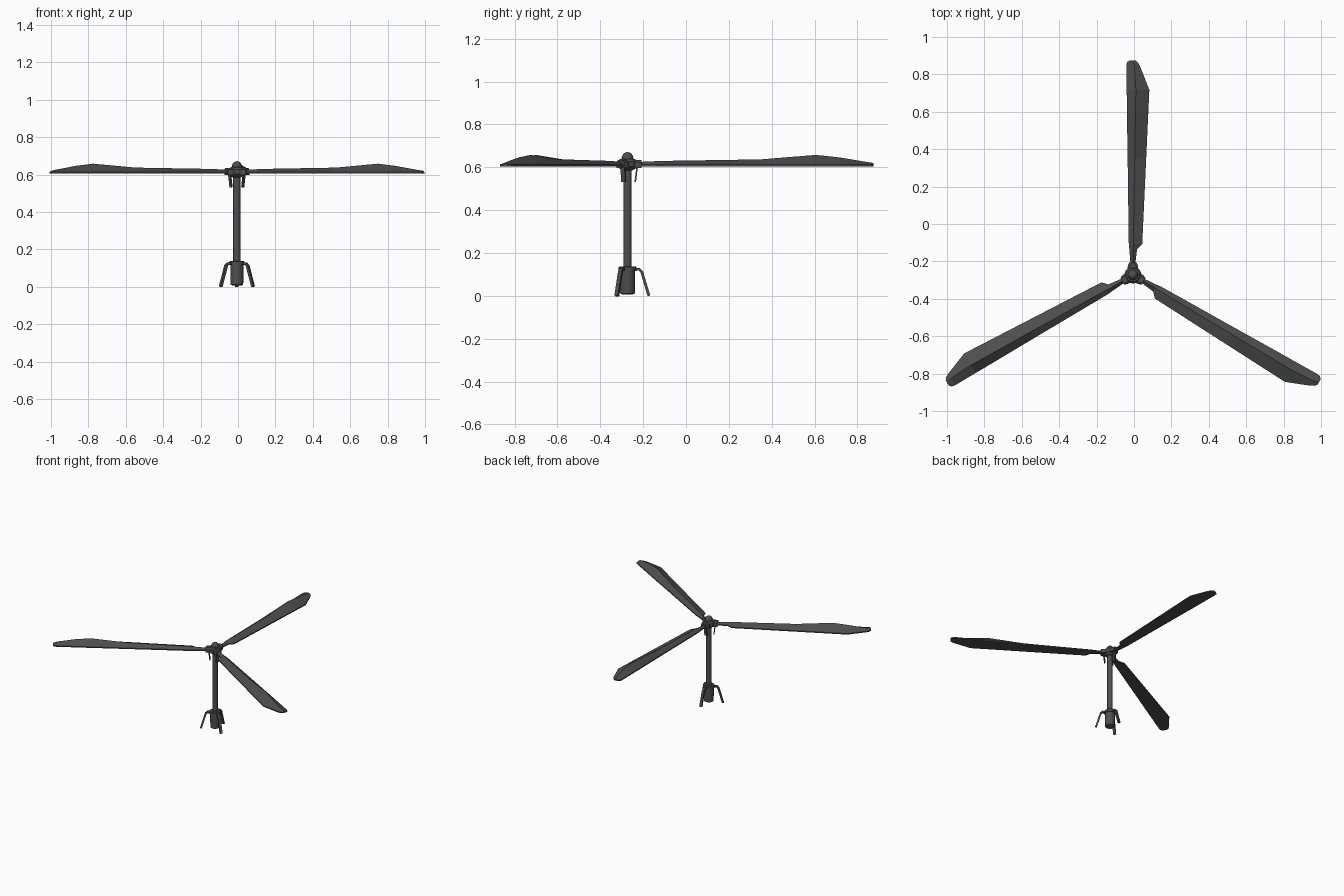
import bpy, bmesh, math
from mathutils import Matrix, Vector

if "Cube" in bpy.data.objects:
    bpy.data.objects.remove(bpy.data.objects["Cube"])

HUB = Vector((-0.006, -0.273, 0))
ANGLES = [90, 210, 330]
dark = bpy.data.materials.new("dark_grey")
dark.diffuse_color = (0.075, 0.075, 0.075, 1)
dark.use_nodes = True
dark.node_tree.nodes["Principled BSDF"].inputs["Base Color"].default_value = dark.diffuse_color


def finish(name, bm, angle=None, smooth=False):
    bmesh.ops.recalc_face_normals(bm, faces=bm.faces)
    me = bpy.data.meshes.new(name)
    bm.to_mesh(me)
    bm.free()
    me.materials.append(dark)
    ob = bpy.data.objects.new(name, me)
    bpy.context.collection.objects.link(ob)
    ob.location = HUB
    if angle is not None:
        ob.rotation_euler.z = math.radians(angle)
    if smooth:
        bpy.ops.object.select_all(action='DESELECT')
        ob.select_set(True)
        bpy.context.view_layer.objects.active = ob
        bpy.ops.object.shade_smooth_by_angle(angle=math.radians(35))
    return ob


def loft(bm, rings):
    rows = [[bm.verts.new(p) for p in ring] for ring in rings]
    n = len(rows[0])
    for a, b in zip(rows, rows[1:]):
        for i in range(n):
            bm.faces.new((a[i], a[(i + 1) % n], b[(i + 1) % n], b[i]))
    bm.faces.new(rows[0])
    bm.faces.new(rows[-1])


def lathe(name, profile, sides=20):
    bm = bmesh.new()
    loft(bm, [[(r * math.cos(2 * math.pi * i / sides),
                r * math.sin(2 * math.pi * i / sides), z)
               for i in range(sides)] for r, z in profile])
    return finish(name, bm, smooth=True)


def strip(name, path, width, thick, angle):
    """Flat bar following a path of (radius, z) points."""
    bm = bmesh.new()
    pts = [Vector(p) for p in path]
    rings = []
    for i, p in enumerate(pts):
        d = (pts[min(i + 1, len(pts) - 1)] - pts[max(i - 1, 0)]).normalized()
        n = Vector((-d.y, d.x)) * thick / 2
        rings.append([(p.x + s * n.x, w, p.y + s * n.y) for s, w in
                      ((1, width / 2), (1, -width / 2), (-1, -width / 2), (-1, width / 2))])
    loft(bm, rings)
    return finish(name, bm, angle)


# base socket, mast and hub
lathe("base_socket", [(0.024, 0.006), (0.034, 0.012), (0.035, 0.115), (0.041, 0.117),
                      (0.041, 0.134), (0.036, 0.138), (0.02, 0.138)])
lathe("mast", [(0.0195, 0.13), (0.0195, 0.62)])
lathe("hub_body", [(0.022, 0.585), (0.036, 0.593), (0.045, 0.603), (0.045, 0.628),
                   (0.036, 0.638), (0.026, 0.64)])
lathe("hub_cap", [(0.027, 0.635), (0.027, 0.645), (0.024, 0.656), (0.018, 0.664),
                  (0.01, 0.669), (0.002, 0.671)])

# blade stations: radius, leading edge, trailing edge, ridge offset, ridge z
STATIONS = [
    (0.05, -0.012, 0.012, 0.0, 0.625),
    (0.138, -0.019, 0.022, 0.0, 0.629),
    (0.165, -0.022, 0.05, 0.002, 0.630),
    (0.62, -0.028, 0.071, 0.010, 0.637),
    (0.88, -0.032, 0.083, 0.014, 0.658),
    (0.99, -0.033, 0.088, 0.016, 0.646),
    (1.117, -0.035, 0.038, 0.008, 0.625),
    (1.137, -0.032, 0.027, 0.002, 0.622),
    (1.148, -0.019, 0.013, -0.003, 0.620),
]

for k, a in enumerate(ANGLES):
    # blade: flat underside, thin rim, raised ridge
    bm = bmesh.new()
    loft(bm, [[(r, -lo, 0.605), (r, -lo, 0.613), (r, -mid, z),
               (r, -hi, 0.613), (r, -hi, 0.605)]
              for r, lo, hi, mid, z in STATIONS])
    finish(f"blade_{k}", bm, a)

    # blade clamp on the hub
    bm = bmesh.new()
    loft(bm, [[(r, -w, 0.598), (r, w, 0.598), (r, w, 0.626),
               (r, w * 0.6, 0.634), (r, -w * 0.6, 0.634), (r, -w, 0.626)]
              for r, w in ((0.02, 0.03), (0.05, 0.027), (0.066, 0.02))])
    finish(f"blade_clamp_{k}", bm, a)

    # hanging hub bracket
    strip(f"hub_bracket_{k}", [(0.048, 0.61), (0.044, 0.595), (0.036, 0.532)],
          0.022, 0.007, a)

    # splayed base leg
    strip(f"base_leg_{k}", [(0.03, 0.124), (0.055, 0.124), (0.066, 0.114), (0.1, 0.0)],
          0.019, 0.013, a)
